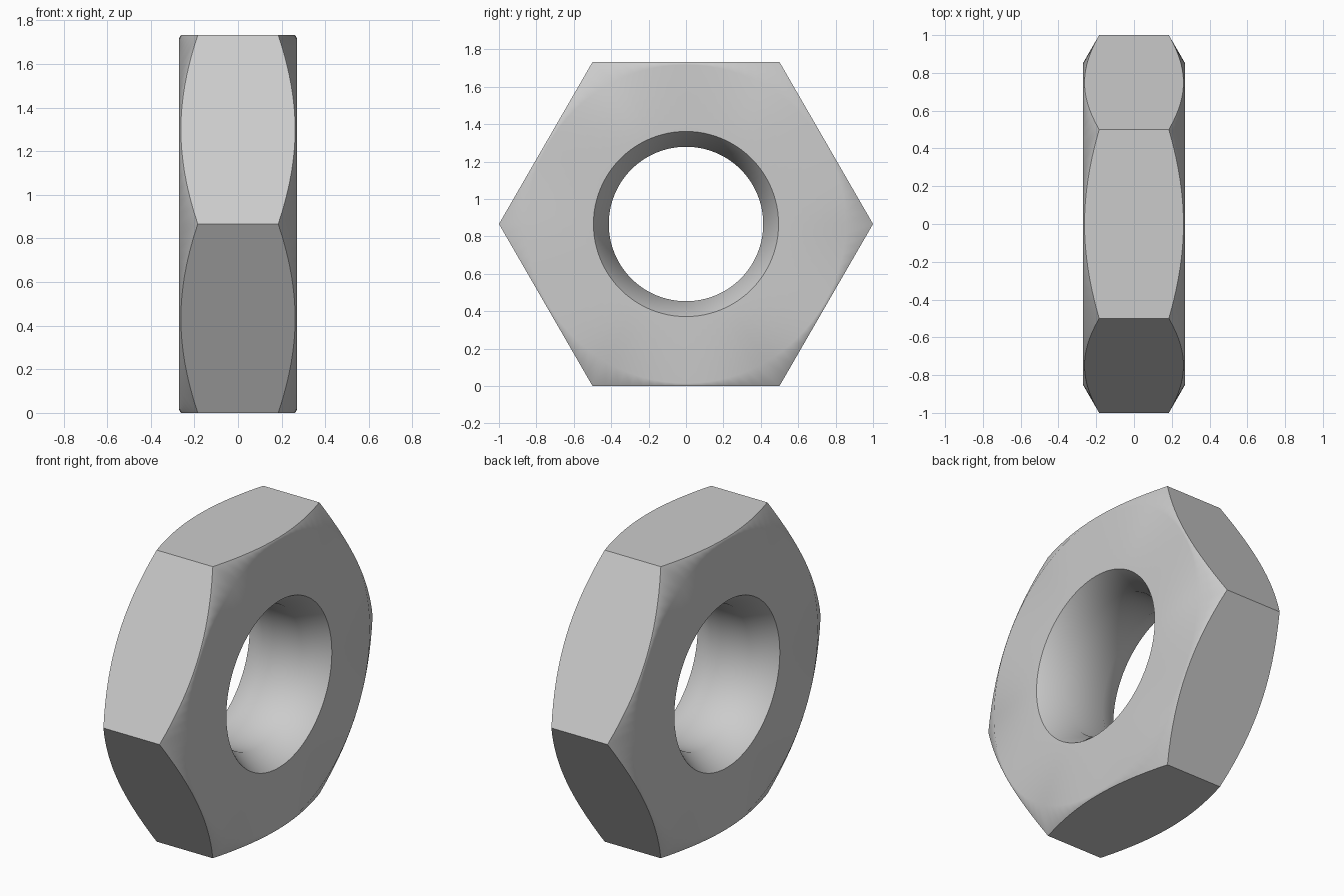
import bpy
import bmesh
from math import sin, cos, pi, radians, tan

cube = bpy.data.objects.get("Cube")
if cube:
    bpy.data.objects.remove(cube, do_unlink=True)

SEGMENTS = 96
APOTHEM = cos(pi / 6)      # centre to flat, with corners at radius 1
HALF = 0.27                # half thickness
BORE, MOUTH = 0.413, 0.495 # hole radius inside and at the faces
FACE = 0.852               # radius where the outer chamfer starts
SLOPE = tan(radians(30))


def steel():
    mat = bpy.data.materials.new("grey steel")
    mat.use_nodes = True
    colour = (0.6, 0.6, 0.6, 1)
    mat.diffuse_color = colour
    mat.node_tree.nodes["Principled BSDF"].inputs["Base Color"].default_value = colour
    return mat


def section(angle):
    """Closed (radius, x) cross-section of the nut at one angle."""
    outer = APOTHEM / cos(angle % (pi / 3) - pi / 6)
    bore_x = HALF - (MOUTH - BORE) / SLOPE
    rim_x = HALF - (outer - FACE) * SLOPE
    side = [(BORE, bore_x), (MOUTH, HALF), (FACE, HALF), (outer, rim_x)]
    return side + [(r, -x) for r, x in reversed(side)]


# Sweep the section round the x axis
bm = bmesh.new()
rings = []
for i in range(SEGMENTS):
    a = 2 * pi * i / SEGMENTS
    rings.append([bm.verts.new((x, r * cos(a), APOTHEM + r * sin(a)))
                  for r, x in section(a)])
for i, ring in enumerate(rings):
    after = rings[(i + 1) % SEGMENTS]
    for j in range(len(ring)):
        k = (j + 1) % len(ring)
        bm.faces.new((ring[j], ring[k], after[k], after[j]))
bmesh.ops.recalc_face_normals(bm, faces=bm.faces)

mesh = bpy.data.meshes.new("hex_nut")
bm.to_mesh(mesh)
bm.free()
nut = bpy.data.objects.new("hex_nut", mesh)
bpy.context.collection.objects.link(nut)
mesh.materials.append(steel())

# Smooth the chamfers and bore, keep the hexagon edges crisp
bpy.ops.object.select_all(action="DESELECT")
nut.select_set(True)
bpy.context.view_layer.objects.active = nut
bpy.ops.object.shade_smooth_by_angle(angle=radians(33))
weighted = nut.modifiers.new("flat faces", "WEIGHTED_NORMAL")
weighted.keep_sharp = True
